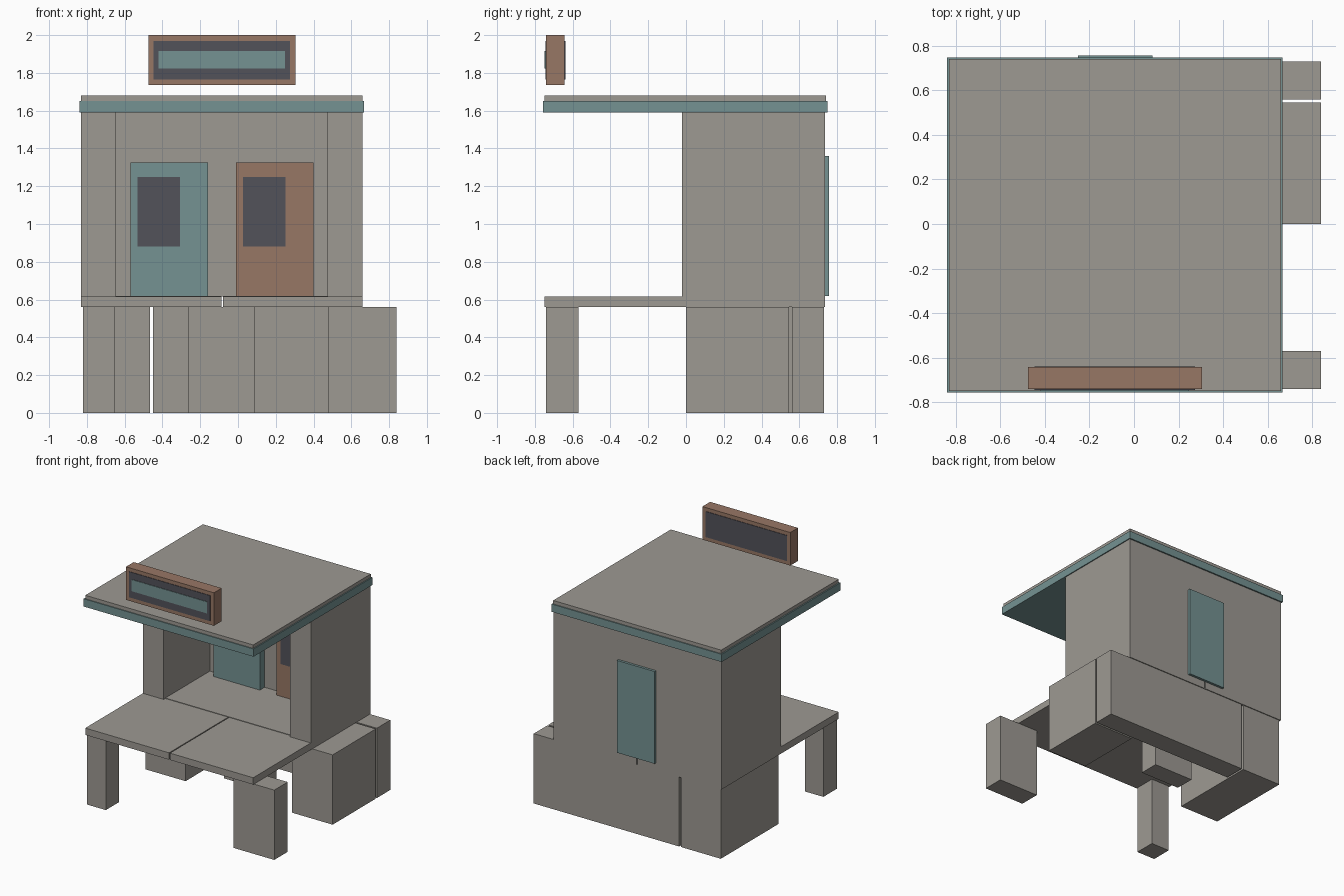
import bpy
import bmesh

cube = bpy.data.objects.get("Cube")
if cube:
    bpy.data.objects.remove(cube, do_unlink=True)


def material(name, rgb):
    mat = bpy.data.materials.new(name)
    mat.use_nodes = True
    mat.diffuse_color = (*rgb, 1)
    bsdf = mat.node_tree.nodes["Principled BSDF"]
    bsdf.inputs["Base Color"].default_value = (*rgb, 1)
    bsdf.inputs["Roughness"].default_value = 0.8
    return mat


GREY = material("warm grey", (0.337, 0.32, 0.29))
TEAL = material("dull teal", (0.176, 0.287, 0.287))
BROWN = material("clay brown", (0.313, 0.184, 0.13))
DARK = material("dark slate", (0.084, 0.084, 0.102))


def prism(name, outline, z0, z1, mat):
    """Extrude a flat outline from z0 up to z1."""
    bm = bmesh.new()
    base = bm.faces.new([bm.verts.new((x, y, z0)) for x, y in outline])
    top = bmesh.ops.extrude_face_region(bm, geom=[base])["geom"]
    verts = [v for v in top if isinstance(v, bmesh.types.BMVert)]
    bmesh.ops.translate(bm, verts=verts, vec=(0, 0, z1 - z0))
    bmesh.ops.recalc_face_normals(bm, faces=bm.faces)
    mesh = bpy.data.meshes.new(name)
    bm.to_mesh(mesh)
    bm.free()
    mesh.materials.append(mat)
    obj = bpy.data.objects.new(name, mesh)
    bpy.context.collection.objects.link(obj)
    return obj


def box(name, xs, ys, zs, mat):
    (x0, x1), (y0, y1) = xs, ys
    return prism(name, [(x0, y0), (x1, y0), (x1, y1), (x0, y1)], *zs, mat)


# Shared levels and limits
LEFT, RIGHT = -0.83, 0.66
FRONT, BACK = -0.75, 0.737
BASE, FLOOR, EAVES = 0.56, 0.615, 1.59
ALCOVE = 0.565
PLATE = 0.004

# Foundation blocks
foundation = {
    "front_leg_narrow": ((-0.82, -0.655), (-0.74, -0.57)),
    "front_leg_wide": ((0.48, 0.84), (-0.74, -0.57)),
    "side_block_narrow": ((-0.82, -0.465), (0, 0.73)),
    "side_block_wide": ((0.48, 0.84), (0, 0.546)),
    "rear_block": ((-0.45, 0.84), (0.56, 0.73)),
    "middle_block": ((-0.265, 0.09), (0.2, 0.36)),
}
for name, (xs, ys) in foundation.items():
    box(name, xs, ys, (0, BASE), GREY)

# Split deck and the indoor floor covering its joint
box("deck_right", (LEFT, -0.087), (FRONT, BACK), (BASE, FLOOR), GREY)
box("deck_left", (-0.079, RIGHT), (FRONT, BACK), (BASE, FLOOR), GREY)
box("indoor_floor", (-0.645, 0.475), (0, ALCOVE), (FLOOR, FLOOR + PLATE), GREY)

# U-shaped walls around an alcove open at the front
prism("walls", [(LEFT, -0.02), (-0.645, -0.02), (-0.645, ALCOVE), (0.475, ALCOVE),
                (0.475, -0.02), (RIGHT, -0.02), (RIGHT, BACK), (LEFT, BACK)],
      FLOOR, EAVES, GREY)

# Front doors with windows
for name, x, mat in (("teal_door", -0.57, TEAL), ("brown_door", -0.01, BROWN)):
    box(name, (x, x + 0.41), (0.505, ALCOVE), (FLOOR, 1.325), mat)
    box(name + "_window", (x + 0.037, x + 0.262), (0.505 - PLATE, 0.505),
        (0.88, 1.25), DARK)

# Back door
box("back_door", (-0.252, 0.084), (BACK, 0.757), (0.62, 1.36), TEAL)

# Roof with coloured fascia
box("roof_fascia", (-0.84, 0.668), (-0.757, 0.748), (EAVES, 1.652), TEAL)
box("roof_top", (LEFT, RIGHT), (FRONT, 0.74), (1.652, 1.68), GREY)

# Floating sign with a panel on both faces
box("sign_frame", (-0.475, 0.305), (-0.741, -0.643), (1.735, 2), BROWN)
for name, y in (("sign_front_panel", -0.741 - PLATE), ("sign_back_panel", -0.643)):
    box(name, (-0.447, 0.275), (y, y + PLATE), (1.765, 1.97), DARK)
box("sign_stripe", (-0.42, 0.248), (-0.741 - 2 * PLATE, -0.741 - PLATE),
    (1.822, 1.915), TEAL)
